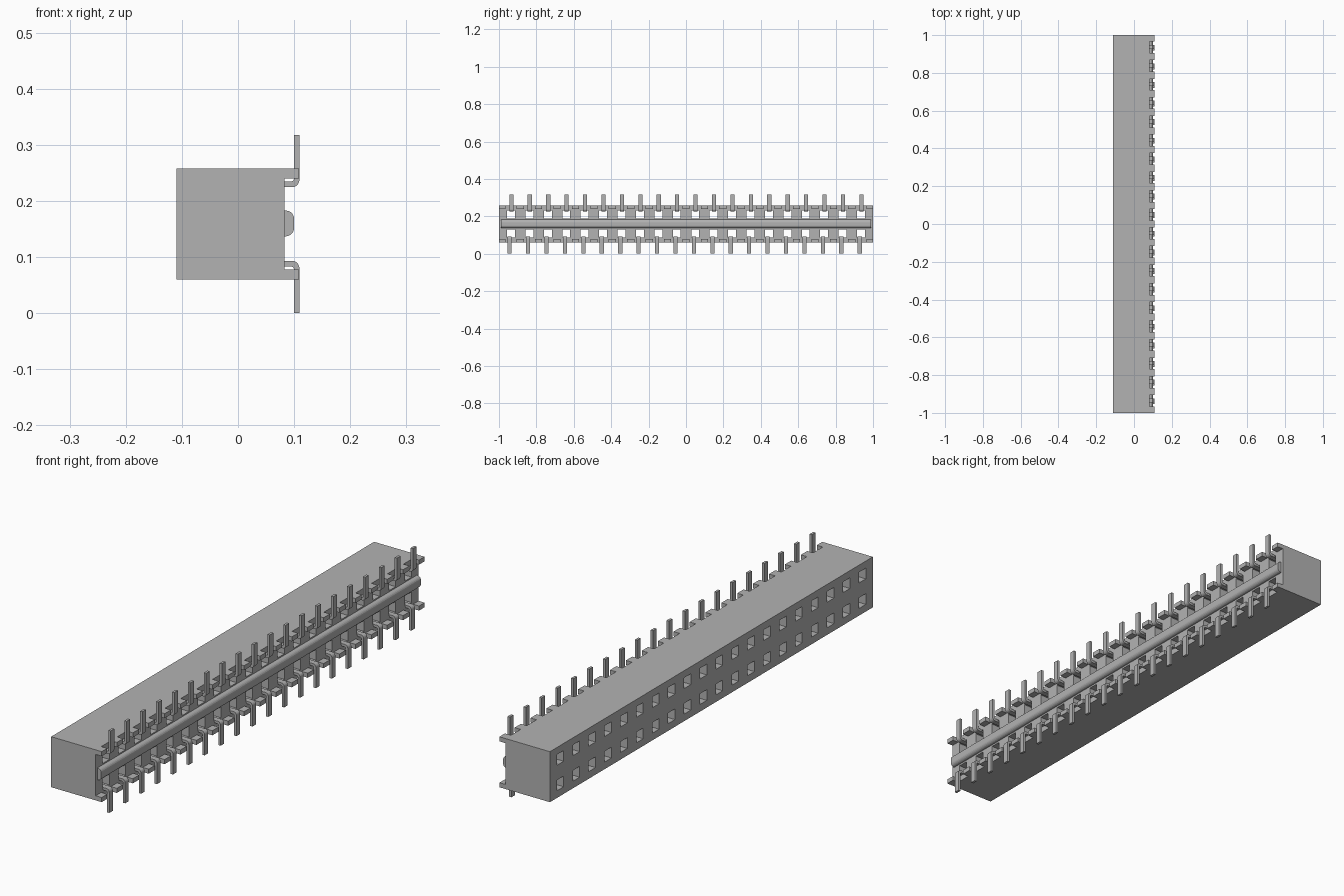
import bpy, bmesh, math
from mathutils import Vector

if "Cube" in bpy.data.objects:
    bpy.data.objects.remove(bpy.data.objects["Cube"])

PITCH, N = 0.0985, 20
ZC = 0.159                       # mid height of the housing
YS = [(i - (N - 1) / 2) * PITCH for i in range(N)]

grey = bpy.data.materials.new("light_grey")
grey.diffuse_color = (0.45, 0.45, 0.45, 1)
grey.use_nodes = True
grey.node_tree.nodes["Principled BSDF"].inputs["Base Color"].default_value = grey.diffuse_color


def finish(name, bm):
    bmesh.ops.recalc_face_normals(bm, faces=bm.faces)
    me = bpy.data.meshes.new(name)
    bm.to_mesh(me)
    bm.free()
    me.materials.append(grey)
    ob = bpy.data.objects.new(name, me)
    bpy.context.collection.objects.link(ob)
    return ob


def box(bm, x0, x1, y0, y1, z0, z1):
    vs = bmesh.ops.create_cube(bm, size=1)["verts"]
    for v in vs:
        v.co = Vector((x1 if v.co.x > 0 else x0, y1 if v.co.y > 0 else y0,
                       z1 if v.co.z > 0 else z0))


def extrude_y(bm, profile, y0, y1):
    """Sweep a closed (x, z) profile along y."""
    f = bm.faces.new([bm.verts.new((x, y0, z)) for x, z in profile])
    r = bmesh.ops.extrude_face_region(bm, geom=[f])
    for v in r["geom"]:
        if isinstance(v, bmesh.types.BMVert):
            v.co.y = y1


def arc(cx, cz, r, a0, a1, n=5):
    return [(cx + r * math.cos(math.radians(a0 + (a1 - a0) * i / n)),
             cz + r * math.sin(math.radians(a0 + (a1 - a0) * i / n))) for i in range(n + 1)]


# Housing block with two rows of square sockets running right through
H = 0.021
ys = [-1] + [y + s for y in YS for s in (-H, H)] + [1]
zs = [0.06] + [ZC + r + s for r in (-0.05, 0.05) for s in (-H, H)] + [0.258]
bm = bmesh.new()
solid = lambda j, k: 0 <= j < len(ys) - 1 and 0 <= k < 5 and not (j % 2 and k % 2)
quad = lambda pts: bm.faces.new([bm.verts.new(p) for p in pts])
X0, X1 = -0.11, 0.083
for j in range(len(ys) - 1):
    for k in range(5):
        if not solid(j, k):
            continue
        a, b, c, d = ys[j], ys[j + 1], zs[k], zs[k + 1]
        for x in (X0, X1):
            quad([(x, a, c), (x, b, c), (x, b, d), (x, a, d)])
        for dj, y in ((-1, a), (1, b)):
            if not solid(j + dj, k):
                quad([(X0, y, c), (X1, y, c), (X1, y, d), (X0, y, d)])
        for dk, z in ((-1, c), (1, d)):
            if not solid(j, k + dk):
                quad([(X0, a, z), (X1, a, z), (X1, b, z), (X0, b, z)])
bmesh.ops.remove_doubles(bm, verts=bm.verts, dist=1e-5)
finish("housing", bm)

# Standoff tabs between the pins along both long edges
bm = bmesh.new()
edges = [-1] + [y + s for y in YS for s in (-0.03, 0.03)] + [1]
for a, b in zip(edges[::2], edges[1::2]):
    box(bm, X1, 0.109, a, b, 0.06, 0.078)
    box(bm, X1, 0.109, a, b, 0.24, 0.258)
finish("standoff_tabs", bm)

# Rounded rail along the middle of the pin side
bm = bmesh.new()
extrude_y(bm, [(X1, 0.137)] + arc(0.085, 0.152, 0.015, -90, 0)
          + arc(0.085, 0.168, 0.015, 0, 90) + [(X1, 0.183)], -0.99, 0.99)
finish("centre_rail", bm)

# Bent pins: a flat leg leaving the socket and turning outwards
up = ([(0.03, 0.066), (0.095, 0.066)] + arc(0.096, 0.079, 0.0135, -80, 0)
      + [(0.1095, 0.159), (0.0995, 0.159), (0.0995, 0.08)]
      + arc(0.0955, 0.080, 0.004, 0, -90, 3) + [(0.03, 0.076)])
for name, s, off in (("upper_pins", 1, 0.002), ("lower_pins", -1, -0.007)):
    bm = bmesh.new()
    for y in YS:
        extrude_y(bm, [(x, ZC + s * z) for x, z in up], y + off - 0.011, y + off + 0.011)
    finish(name, bm)
